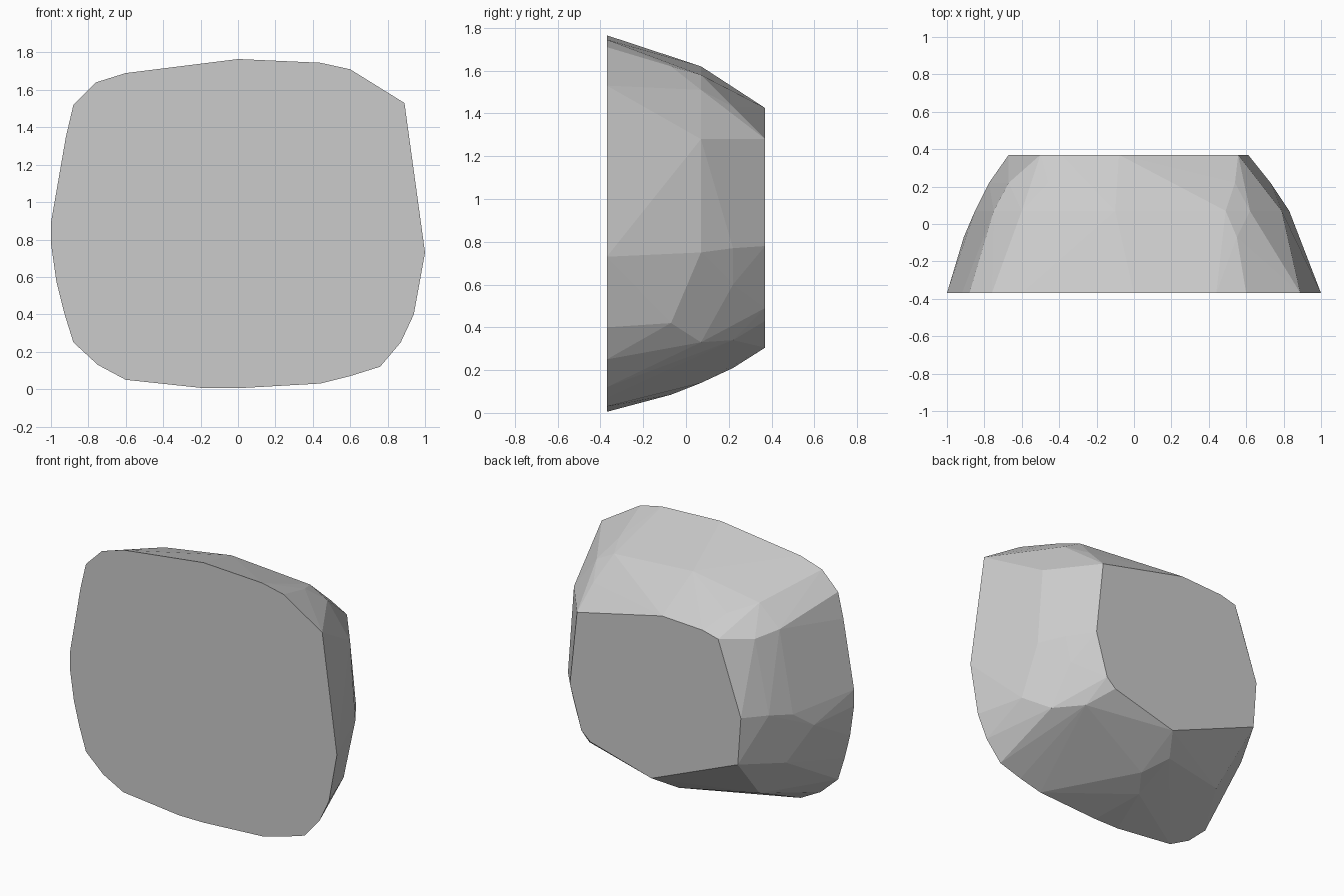
import bpy, bmesh, math

# Facetted boulder: cross-sections (x, z) at several depths, wrapped in a convex hull
sections = {
    -0.37: [(0, 1.765), (.44, 1.745), (.6, 1.71), (.89, 1.53), (1, .73), (.94, .4),
            (.87, .25), (.76, .12), (.6, .07), (.44, .03), (0, .005), (-.18, .005),
            (-.6, .05), (-.75, .13), (-.88, .25), (-.93, .41), (-.97, .57), (-1, .78),
            (-1, .89), (-.92, 1.35), (-.88, 1.52), (-.76, 1.64), (-.6, 1.69)],
    -0.07: [(.55, 1.62), (-.1, .085), (-.91, .74), (.84, .42)],
    0.07: [(-.1, 1.62), (.49, 1.58), (.62, 1.51), (.79, 1.28), (.83, .75), (.72, .33),
           (0, .14), (-.6, .25), (-.80, .51), (-.85, .85), (-.75, 1.4), (-.6, 1.54)],
    0.22: [(-.1, 1.52), (.54, 1.43), (.61, 1.34), (.73, .77), (.69, .6), (.57, .34),
           (-.1, .21), (-.775, .88), (-.67, 1.37), (-.46, 1.49)],
    0.37: [(-.08, 1.425), (.557, 1.28), (.61, .78), (.525, .49), (.46, .43), (0, .305),
           (-.647, .57), (-.67, .89), (-.5, 1.38), (-.385, 1.41)],
}

bm = bmesh.new()
for y, ring in sections.items():
    for x, z in ring:
        bm.verts.new((x, y, z))
hull = bmesh.ops.convex_hull(bm, input=bm.verts[:])
loose = [v for v in bm.verts if not v.link_faces]
bmesh.ops.delete(bm, geom=loose, context='VERTS')

# Merge the flat front and back into single faces
bmesh.ops.dissolve_limit(bm, angle_limit=math.radians(1), verts=bm.verts[:], edges=bm.edges[:])
bmesh.ops.recalc_face_normals(bm, faces=bm.faces[:])

mesh = bpy.data.meshes.new("boulder")
bm.to_mesh(mesh)
bm.free()
bpy.context.collection.objects.link(bpy.data.objects.new("boulder", mesh))
